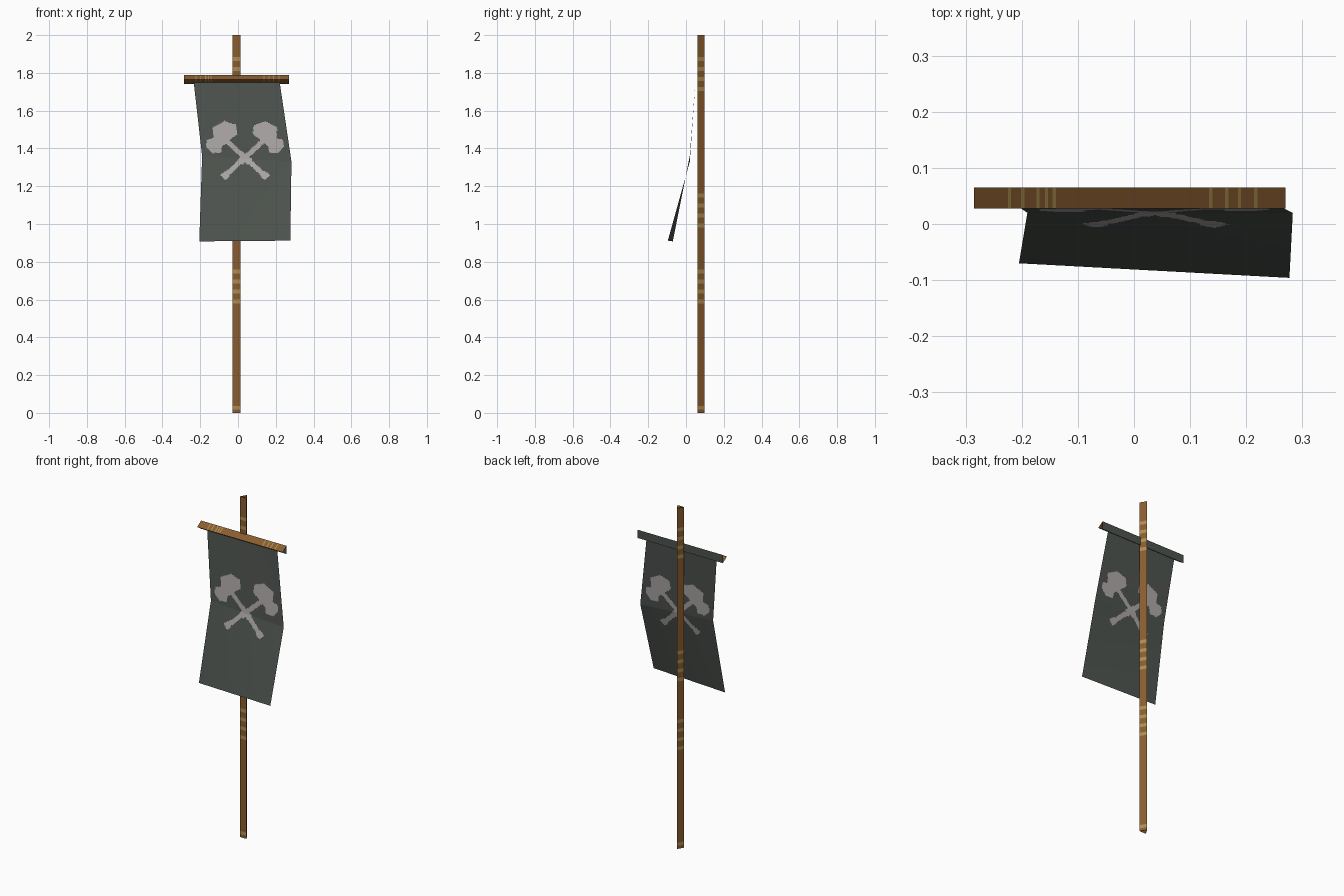
import bpy
from mathutils import Vector
from mathutils.geometry import intersect_point_line

cube = bpy.data.objects.get("Cube")
if cube:
    bpy.data.objects.remove(cube)


def material(name, rgb):
    mat = bpy.data.materials.new(name)
    mat.use_nodes = True
    mat.diffuse_color = (*rgb, 1)
    mat.node_tree.nodes["Principled BSDF"].inputs["Base Color"].default_value = (*rgb, 1)
    return mat


WOOD = material("brown wood", (0.25, 0.11, 0.03))
GOLD = material("dull gold", (0.42, 0.27, 0.08))
CLOTH = material("dark grey cloth", (0.075, 0.087, 0.077))
PALE = material("pale grey emblem", (0.42, 0.39, 0.39))


def build(name, verts, faces, mats, slots):
    mesh = bpy.data.meshes.new(name)
    mesh.from_pydata(verts, [], faces)
    for mat in mats:
        mesh.materials.append(mat)
    for poly, slot in zip(mesh.polygons, slots):
        poly.material_index = slot
    obj = bpy.data.objects.new(name, mesh)
    bpy.context.collection.objects.link(obj)
    return obj


def banded_prism(name, place, start, end, bands, width, plain_side=None):
    """Open three-sided rod; place(t) gives the corners of the section at t."""
    cuts = sorted([start, end] + [b + s * width / 2 for b in bands for s in (-1, 1)])
    verts = [p for t in cuts for p in place(t)]
    faces, slots = [], []
    for i in range(len(cuts) - 1):
        for k in range(3):
            a, b = 3 * i + k, 3 * i + (k + 1) % 3
            faces.append((a, b, b + 3, a + 3))
            slots.append(2 if k == plain_side else i % 2)
    return build(name, verts, faces, (WOOD, GOLD, CLOTH), slots)


# Upright pole, flat side to the front, with groups of four gold bands
pole_bands = [0.027] + [z + 0.053 * i for z in (0.589, 0.992, 1.714) for i in range(4)]
banded_prism("pole",
             lambda z: [(-0.03, 0.061, z), (0.012, 0.061, z), (-0.009, 0.097, z)],
             0, 2, pole_bands, 0.02)

# Crossbar, ridge to the front, cloth-coloured back
bar_bands = [-0.222, -0.198, -0.171, -0.156, -0.142, 0.137, 0.165, 0.188, 0.217]
banded_prism("crossbar",
             lambda x: [(x, 0.028, 1.764), (x, 0.065, 1.74), (x, 0.065, 1.788)],
             -0.285, 0.27, bar_bands, 0.006, plain_side=1)

# Emblem shapes, mirrored about their own centre line
CENTRE = 0.037
HEAD = [(-0.135, 1.51), (-0.07, 1.545), (-0.01, 1.525), (-0.003, 1.475),
        (-0.04, 1.45), (-0.085, 1.41), (-0.09, 1.375), (-0.135, 1.375),
        (-0.17, 1.41), (-0.165, 1.445), (-0.13, 1.455)]


def inside(x, z, poly):
    hit = False
    for (ax, az), (bx, bz) in zip(poly, poly[1:] + poly[:1]):
        if (az > z) != (bz > z) and x < ax + (z - az) * (bx - ax) / (bz - az):
            hit = not hit
    return hit


def in_emblem(x, z):
    for px in (x, 2 * CENTRE - x):
        near, t = intersect_point_line(Vector((px, z)), Vector((-0.06, 1.44)),
                                       Vector((0.155, 1.245)))[:2]
        bulge = 0.019 if t > 0.88 or 0.42 < t < 0.58 else 0.013
        if 0 <= t <= 1 and (Vector((px, z)) - near.to_2d()).length < bulge:
            return True
        if inside(px, z, HEAD):
            return True
    return False


# Hanging cloth: a folded sheet, woven in small cells so the emblem is part of it
ROWS = [((-0.235, 0.05, 1.755), (0.22, 0.05, 1.755)),
        ((-0.19, 0.02, 1.36), (0.283, 0.02, 1.33)),
        ((-0.205, -0.07, 0.908), (0.277, -0.096, 0.912))]
COLS, STEPS = 84, 72
verts = []
for j in range(2 * STEPS + 1):
    row = min(j // STEPS, 1)
    f = j / STEPS - row
    left, right = (Vector(ROWS[row][s]).lerp(Vector(ROWS[row + 1][s]), f) for s in (0, 1))
    verts += [left.lerp(right, i / COLS) for i in range(COLS + 1)]
faces, slots = [], []
for j in range(2 * STEPS):
    for i in range(COLS):
        a = j * (COLS + 1) + i
        quad = (a, a + COLS + 1, a + COLS + 2, a + 1)
        mid = sum((verts[v] for v in quad), Vector()) / 4
        faces.append(quad)
        slots.append(int(in_emblem(mid.x, mid.z)))
build("banner_cloth", verts, faces, (CLOTH, PALE), slots)
